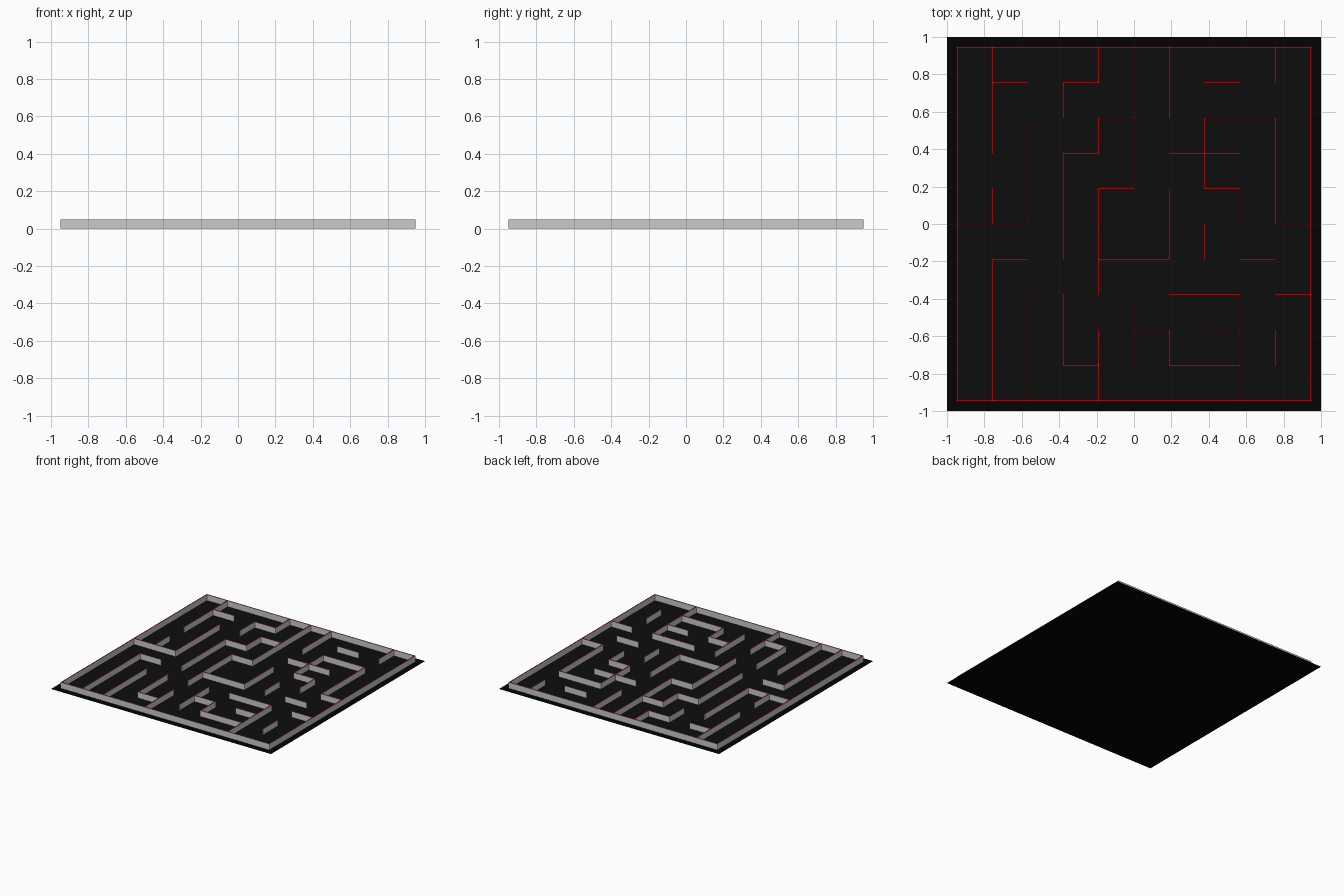
import bpy, bmesh

if "Cube" in bpy.data.objects:
    bpy.data.objects.remove(bpy.data.objects["Cube"])

CELL, HEIGHT, HALF = 0.189, 0.05, 0.0035

# Wall runs on a 10 x 10 cell grid: line index -> (start, end) pairs
ROWS = {
    0: [(0, 10)], 1: [(3, 4), (6, 8)], 2: [(5, 6), (7, 8)],
    3: [(6, 8), (9, 10)], 4: [(1, 2), (4, 6), (8, 9)],
    5: [(0, 2), (9, 10)], 6: [(4, 5), (7, 8)], 7: [(3, 4), (6, 8)],
    8: [(4, 5), (7, 9)], 9: [(1, 2), (3, 4), (7, 8)], 10: [(0, 10)],
}
COLS = {
    0: [(0, 10)], 1: [(0, 4), (5, 6), (7, 10)], 2: [(0, 3), (5, 8)],
    3: [(1, 3), (4, 7), (8, 9)], 4: [(0, 2), (3, 6), (7, 8), (9, 10)],
    5: [(1, 3), (6, 10)], 6: [(1, 2), (4, 6), (8, 10)],
    7: [(4, 5), (6, 8)], 8: [(0, 3), (5, 6)],
    9: [(1, 2), (5, 8), (9, 10)], 10: [(0, 10)],
}


def material(name, color):
    m = bpy.data.materials.new(name)
    m.diffuse_color = (*color, 1)
    m.use_nodes = True
    m.node_tree.nodes["Principled BSDF"].inputs["Base Color"].default_value = m.diffuse_color
    return m


def plane(name, half, z, mat):
    bpy.ops.mesh.primitive_plane_add(size=2 * half, location=(0, 0, z))
    ob = bpy.context.object
    ob.name = name
    ob.data.materials.append(mat)


def pos(i):
    return (i - 5) * CELL


def add_wall(bm, x0, x1, y0, y1):
    x0, x1, y0, y1 = x0 - HALF, x1 + HALF, y0 - HALF, y1 + HALF
    ring = [(x0, y0), (x1, y0), (x1, y1), (x0, y1)]
    low = [bm.verts.new((x, y, 0)) for x, y in ring]
    top = [bm.verts.new((x, y, HEIGHT)) for x, y in ring]
    for i in range(4):
        j = (i + 1) % 4
        bm.faces.new((low[i], low[j], top[j], top[i]))
    bm.faces.new(top).material_index = 1


# Base board and maze floor
plane("base_board", 1.0, 0.0, material("black", (0.001, 0.001, 0.001)))
plane("maze_floor", 5 * CELL, 0.0008, material("dark", (0.004, 0.004, 0.004)))

# Grey walls with red top faces
bm = bmesh.new()
for line, runs in ROWS.items():
    for a, b in runs:
        add_wall(bm, pos(a), pos(b), pos(line), pos(line))
for line, runs in COLS.items():
    for a, b in runs:
        add_wall(bm, pos(line), pos(line), pos(a), pos(b))
# Two free-standing posts
for i, j in [(2, 9), (6, 6)]:
    add_wall(bm, pos(i), pos(i), pos(j), pos(j))
mesh = bpy.data.meshes.new("maze_walls")
bm.to_mesh(mesh)
bm.free()
mesh.materials.append(material("wall_grey", (0.7, 0.7, 0.7)))
mesh.materials.append(material("wall_top_red", (0.8, 0.005, 0.005)))
bpy.context.collection.objects.link(bpy.data.objects.new("maze_walls", mesh))
